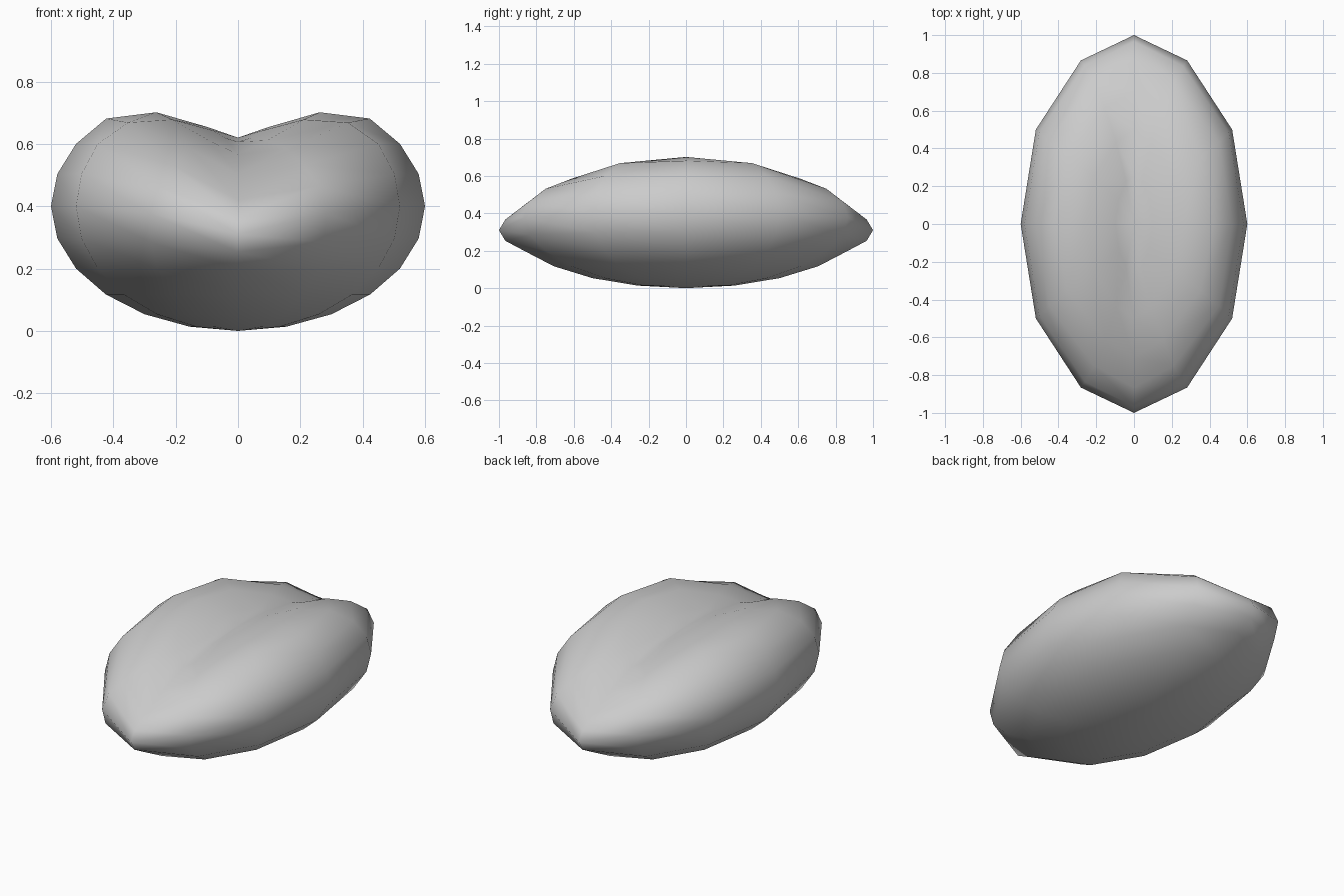
import bpy, math

if "Cube" in bpy.data.objects:
    bpy.data.objects.remove(bpy.data.objects["Cube"])

# Bean-shaped cushion: a stretched 12 x 12 sphere
bpy.ops.mesh.primitive_uv_sphere_add(segments=12, ring_count=12, radius=1)
cushion = bpy.context.object
cushion.name = "cushion"


def dent(x, z):
    """Soft falloff across the middle, fading out towards the base."""
    across = 0.5 + 0.5 * math.cos(math.pi * min(abs(x) / 0.45, 1))
    upward = min(max((z - 0.2) / 0.4, 0), 1)
    return across * upward


# Lengthwise groove pressed and pinched into the upper side
for v in cushion.data.vertices:
    x, y, z = v.co.x * 0.6, v.co.y, 0.4 + v.co.z * 0.4
    f = dent(x, z)
    v.co = (x * (1 - 0.5 * f), y, z - 0.18 * f)

bpy.ops.object.shade_smooth()
